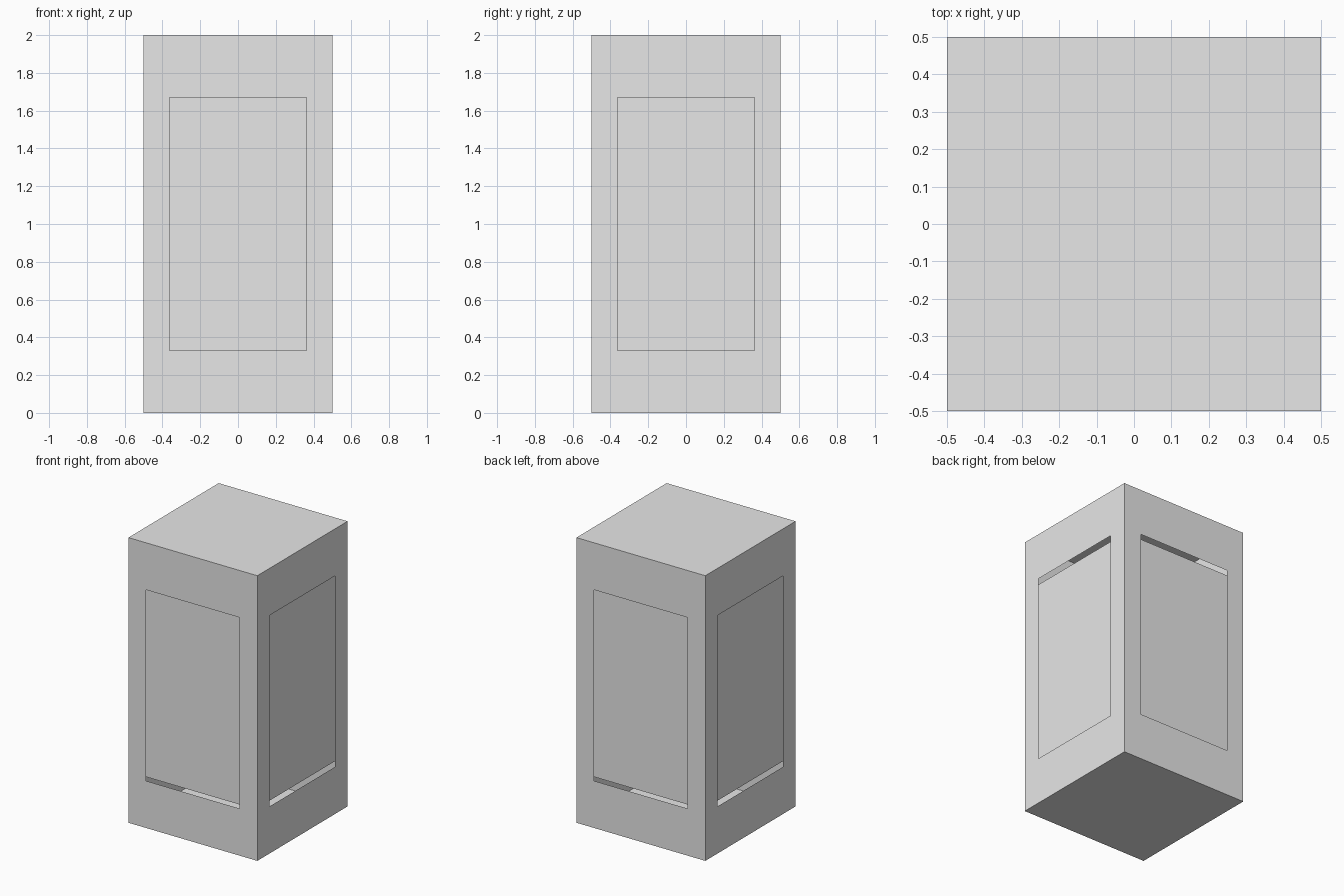
import bpy
import bmesh
from mathutils import Matrix

WIDTH, HEIGHT = 1.0, 2.0
OPEN_W, OPEN_H = 0.725, 1.34
CORE_GAP = 0.05

cube = bpy.data.objects.get("Cube")
if cube:
    bpy.data.objects.remove(cube, do_unlink=True)

grey = bpy.data.materials.new("plain_grey")
grey.use_nodes = True
grey.diffuse_color = (0.8, 0.8, 0.8, 1)
grey.node_tree.nodes["Principled BSDF"].inputs["Base Color"].default_value = (0.8, 0.8, 0.8, 1)


def box_mesh(width, height):
    """Square box centred at mid height of the model."""
    bm = bmesh.new()
    bmesh.ops.create_cube(bm, size=1)
    bmesh.ops.transform(bm, verts=bm.verts, matrix=Matrix.Diagonal((width, width, height, 1)))
    bmesh.ops.translate(bm, verts=bm.verts, vec=(0, 0, HEIGHT / 2))
    return bm


def add_object(name, bm):
    mesh = bpy.data.meshes.new(name)
    bm.to_mesh(mesh)
    bm.free()
    mesh.materials.append(grey)
    obj = bpy.data.objects.new(name, mesh)
    bpy.context.collection.objects.link(obj)
    return obj


# Thin outer casing with a rectangular opening in each side
bm = box_mesh(WIDTH, HEIGHT)
bm.normal_update()
sides = [f for f in bm.faces if abs(f.normal.z) < 0.5]
margin = (WIDTH - OPEN_W) / 2
bmesh.ops.inset_individual(bm, faces=sides, thickness=margin, use_even_offset=True)
stretch = OPEN_H / (HEIGHT - 2 * margin)
for v in {v for f in sides for v in f.verts}:
    v.co.z = HEIGHT / 2 + (v.co.z - HEIGHT / 2) * stretch
bmesh.ops.delete(bm, geom=sides, context='FACES')
add_object("outer_casing", bm)

# Inner block set just behind the openings
add_object("inner_block", box_mesh(WIDTH - 2 * CORE_GAP, OPEN_H))
